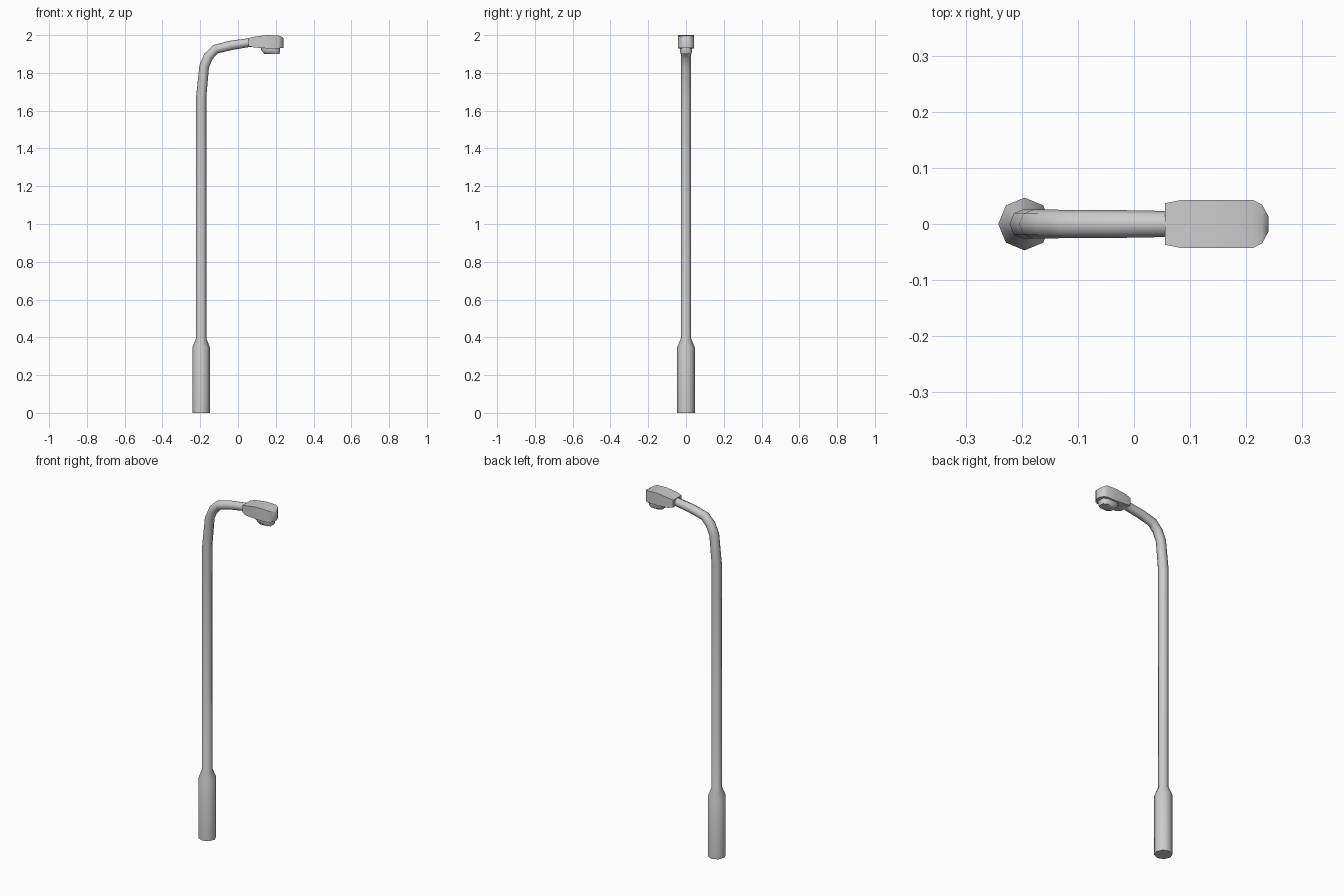
import bpy
import math
from mathutils import Vector

if "Cube" in bpy.data.objects:
    bpy.data.objects.remove(bpy.data.objects["Cube"])


def loft(name, rings, cap_start=True, cap_end=True):
    """Skin equal-length rings of points into a smooth mesh object."""
    n = len(rings[0])
    verts = [p for ring in rings for p in ring]
    faces = []
    for r in range(len(rings) - 1):
        for i in range(n):
            j = (i + 1) % n
            faces.append((r * n + i, r * n + j, (r + 1) * n + j, (r + 1) * n + i))
    if cap_start:
        faces.append(tuple(reversed(range(n))))
    if cap_end:
        faces.append(tuple(range(len(verts) - n, len(verts))))
    mesh = bpy.data.meshes.new(name)
    mesh.from_pydata(verts, [], faces)
    obj = bpy.data.objects.new(name, mesh)
    bpy.context.collection.objects.link(obj)
    bpy.context.view_layer.objects.active = obj
    obj.select_set(True)
    bpy.ops.object.shade_smooth_by_angle(angle=math.radians(60))
    obj.select_set(False)
    return obj


def tube(name, path, sides=8, **caps):
    """Octagonal tube in the xz plane; path holds (x, z, radius)."""
    pts = [Vector((x, 0, z)) for x, z, _ in path]
    rings = []
    for k, p in enumerate(pts):
        before = (p - pts[k - 1]).normalized() if k else Vector()
        after = (pts[k + 1] - p).normalized() if k < len(pts) - 1 else Vector()
        t = (before + after).normalized()
        side = Vector((t.z, 0, -t.x))
        r = path[k][2]
        rings.append([p + r * (math.cos(a) * side + math.sin(a) * Vector((0, 1, 0)))
                      for a in (math.tau * i / sides for i in range(sides))])
    return loft(name, rings, **caps)


def box_loft(name, sections):
    """Rectangular sections along x: (x, half width, bottom, top)."""
    return loft(name, [[(x, -w, b), (x, w, b), (x, w, t), (x, 0, t), (x, -w, t)]
                       for x, w, b, t in sections])


# Thick base sleeve, straight pole and bent arm
tube("pole_and_arm", [
    (-0.195, 0.0, 0.047), (-0.195, 0.345, 0.047), (-0.195, 0.395, 0.027),
    (-0.195, 1.67, 0.027), (-0.179, 1.835, 0.026), (-0.156, 1.888, 0.026),
    (-0.12, 1.925, 0.025), (-0.04, 1.945, 0.025), (0.07, 1.962, 0.023)])

# Lamp housing
box_loft("lamp_head", [
    (0.055, 0.037, 1.942, 1.984), (0.085, 0.043, 1.934, 1.991),
    (0.15, 0.043, 1.93, 2.0), (0.212, 0.043, 1.93, 1.998),
    (0.228, 0.035, 1.931, 1.993), (0.24, 0.013, 1.932, 1.985)])

# Lens under the housing, tapering downward
lens = [(0.12, 0.222, 0.033, 1.935), (0.124, 0.222, 0.033, 1.917), (0.14, 0.22, 0.028, 1.90)]
loft("lamp_lens", [[(x0, w * 0.6, z), (x0 + 0.02, w, z), (x1 - 0.02, w, z), (x1, w * 0.6, z),
                    (x1, -w * 0.6, z), (x1 - 0.02, -w, z), (x0 + 0.02, -w, z), (x0, -w * 0.6, z)]
                   for x0, x1, w, z in lens])
